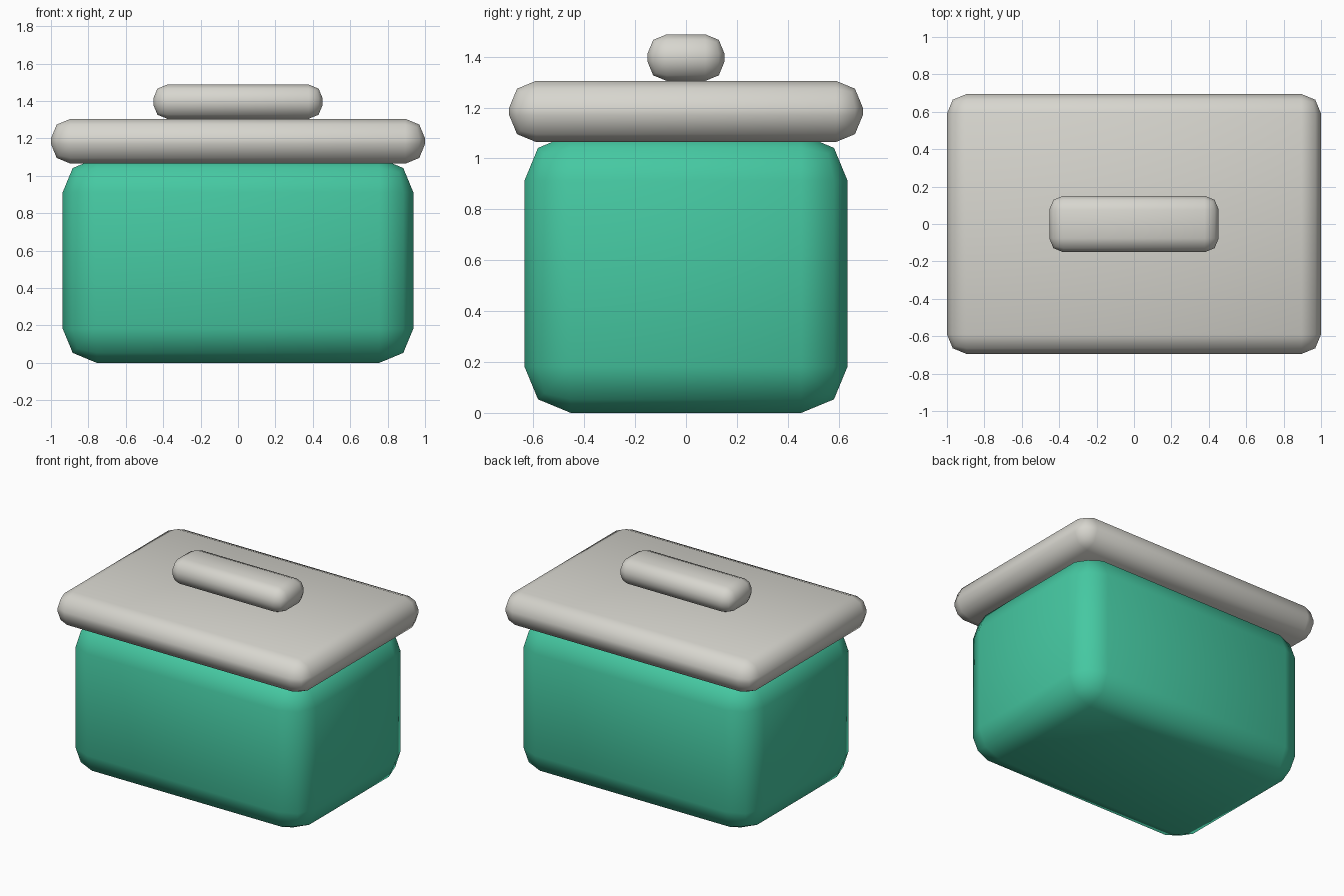
import bpy
import bmesh

if "Cube" in bpy.data.objects:
    bpy.data.objects.remove(bpy.data.objects["Cube"])


def material(name, rgb):
    mat = bpy.data.materials.new(name)
    mat.diffuse_color = (*rgb, 1.0)
    mat.use_nodes = True
    mat.node_tree.nodes["Principled BSDF"].inputs["Base Color"].default_value = mat.diffuse_color
    return mat


def rounded_box(name, half_x, half_y, z0, z1, radius, mat):
    """Box with two-segment rounded edges, smooth shaded."""
    bm = bmesh.new()
    bmesh.ops.create_cube(bm, size=2.0)
    for v in bm.verts:
        v.co.x *= half_x
        v.co.y *= half_y
        v.co.z = z1 if v.co.z > 0 else z0
    bmesh.ops.bevel(bm, geom=bm.edges[:], offset=radius, offset_type='OFFSET',
                    segments=2, profile=0.5, affect='EDGES')
    for f in bm.faces:
        f.smooth = True
    mesh = bpy.data.meshes.new(name)
    bm.to_mesh(mesh)
    bm.free()
    mesh.materials.append(mat)
    obj = bpy.data.objects.new(name, mesh)
    bpy.context.collection.objects.link(obj)
    return obj


green = material("sea_green", (0.06, 0.58, 0.36))
grey = material("warm_light_grey", (0.68, 0.67, 0.62))

# Container body, its top tucked into the lid
rounded_box("box_body", 0.937, 0.635, 0.0, 1.095, 0.182, green)
# Overhanging lid
rounded_box("lid", 1.0, 0.695, 1.065, 1.305, 0.105, grey)
# Grip resting on the lid
rounded_box("lid_handle", 0.453, 0.151, 1.305, 1.488, 0.075, grey)
